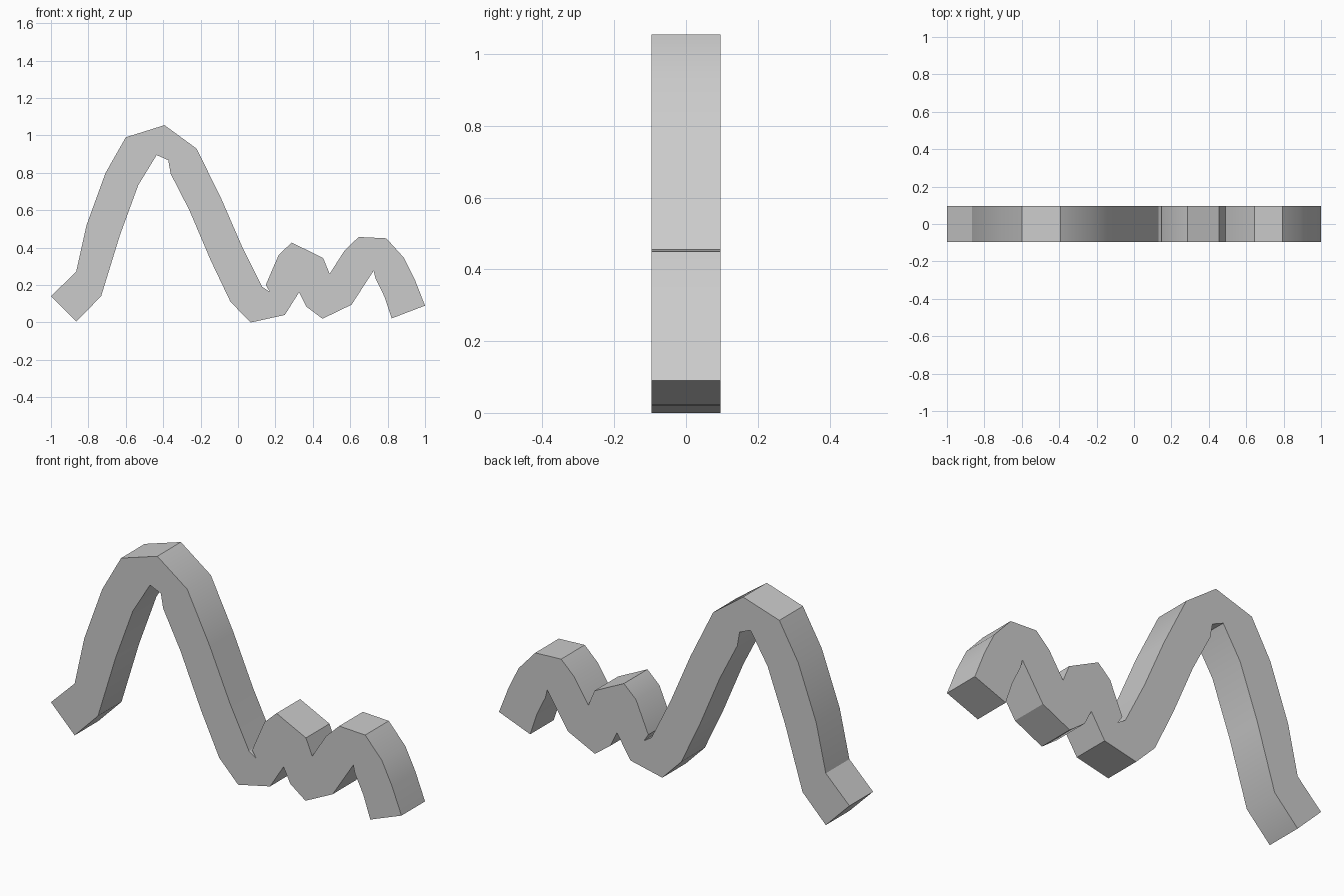
import bpy, bmesh, math

if "Cube" in bpy.data.objects:
    bpy.data.objects.remove(bpy.data.objects["Cube"])

HALF_DEPTH = 0.096

# Upper edge of the wavy band, left to right
upper = [(-1, .14), (-.865, .272), (-.81, .52), (-.708, .80), (-.60, .99),
         (-.393, 1.055), (-.222, .93), (-.093, .67), (.02, .41), (.13, .19),
         (.172, .163), (.148, .20), (.218, .362), (.287, .427), (.455, .345),
         (.49, .26), (.57, .385), (.645, .457), (.793, .45), (.888, .345),
         (.945, .23), (1, .09)]
# Lower edge, right to left
lower = [(.822, .022), (.782, .14), (.735, .235), (.725, .277), (.607, .095),
         (.452, .02), (.365, .085), (.327, .162), (.25, .04), (.068, 0),
         (-.04, .11), (-.145, .33), (-.26, .60), (-.36, .795), (-.373, .868),
         (-.435, .895), (-.533, .735), (-.632, .465), (-.732, .14), (-.865, .005)]

# Extrude the outline through the depth
bm = bmesh.new()
face = bm.faces.new([bm.verts.new((x, -HALF_DEPTH, z)) for x, z in upper + lower])
ext = bmesh.ops.extrude_face_region(bm, geom=[face], use_keep_orig=True)
moved = [g for g in ext["geom"] if isinstance(g, bmesh.types.BMVert)]
bmesh.ops.translate(bm, verts=moved, vec=(0, 2 * HALF_DEPTH, 0))
bmesh.ops.recalc_face_normals(bm, faces=bm.faces)

mesh = bpy.data.meshes.new("wavy_band")
bm.to_mesh(mesh)
bm.free()
band = bpy.data.objects.new("wavy_band", mesh)
bpy.context.collection.objects.link(band)

# Soft shading along the gentle bends, sharp corners elsewhere
bpy.context.view_layer.objects.active = band
band.select_set(True)
bpy.ops.object.shade_smooth_by_angle(angle=math.radians(30))
